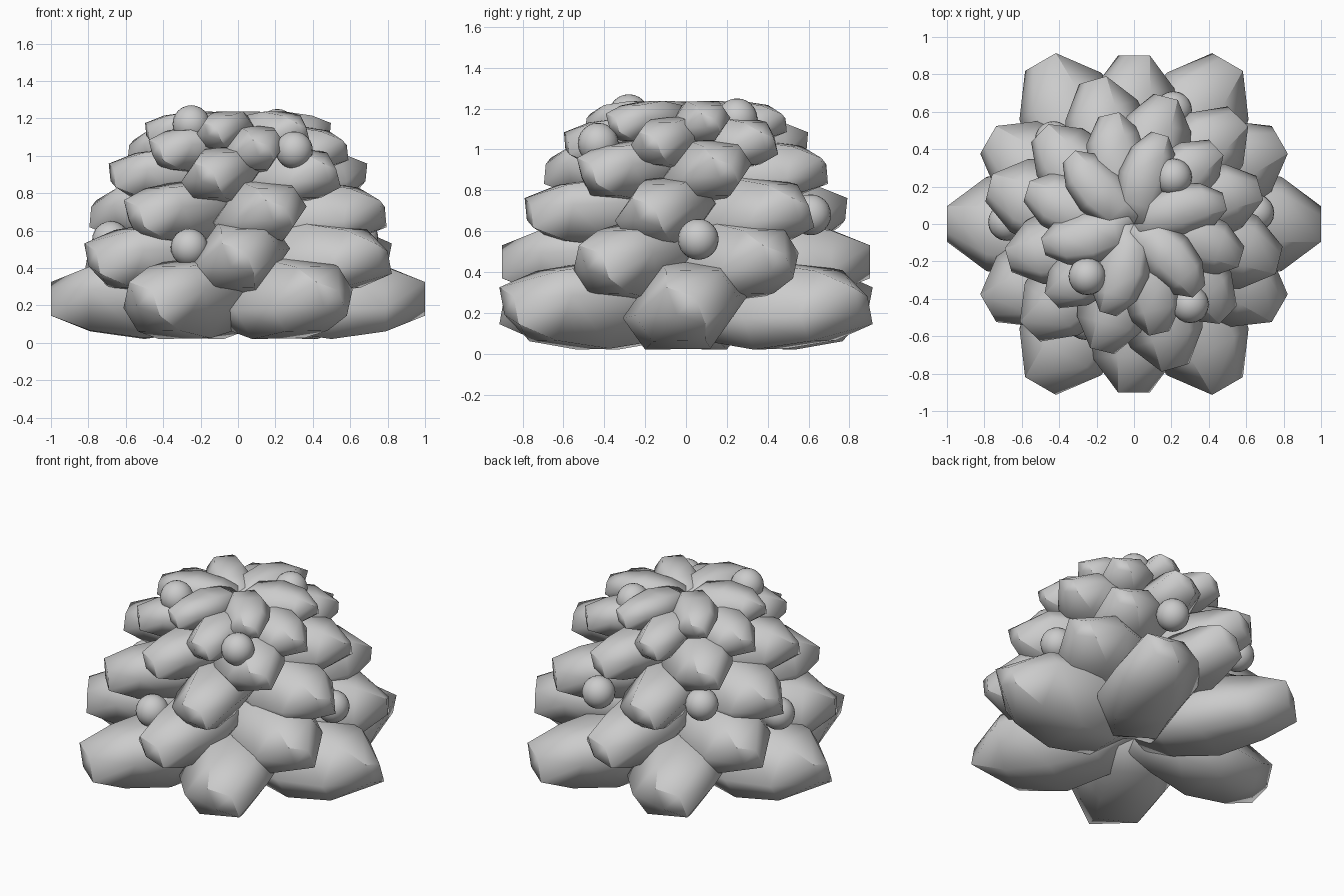
import bpy
import bmesh
from math import radians
from mathutils import Matrix, Vector

cube = bpy.data.objects.get("Cube")
if cube:
    bpy.data.objects.remove(cube)

grey = bpy.data.materials.new("plain_grey")
grey.use_nodes = True
grey.diffuse_color = (0.6, 0.6, 0.6, 1)
grey.node_tree.nodes["Principled BSDF"].inputs["Base Color"].default_value = (0.6, 0.6, 0.6, 1)

# Half of each cross-section (width, height); the other half is its point reflection
BODY = [(0.31, 0.06), (0.2, 0.215), (-0.12, 0.21)]
TIP = [(0.095, -0.09), (0.045, 0.045), (-0.095, 0.09)]
# Leaf sections: distance along, section, scale
SECTIONS = [(0, TIP, 1), (0.21, BODY, 0.81), (0.5, BODY, 1), (0.79, BODY, 0.81), (1, TIP, 1)]


def finish(bm, name):
    mesh = bpy.data.meshes.new(name)
    bmesh.ops.recalc_face_normals(bm, faces=bm.faces)
    bm.to_mesh(mesh)
    bm.free()
    mesh.materials.append(grey)
    mesh.shade_smooth()
    obj = bpy.data.objects.new(name, mesh)
    bpy.context.collection.objects.link(obj)


def add_leaf(bm, length, height, turn):
    """A plump, slightly skewed bud lying from the axis outwards."""
    place = (Matrix.Translation((0, 0, height)) @ Matrix.Rotation(radians(turn), 4, "Z")
             @ Matrix.Scale(length, 4))
    rings = []
    for along, half, scale in SECTIONS:
        outline = half + [(-y, -z) for y, z in half]
        rings.append([bm.verts.new(place @ Vector((along, y * scale, z * scale)))
                      for y, z in outline])
    for inner, outer in zip(rings, rings[1:]):
        for i in range(len(inner)):
            j = (i + 1) % len(inner)
            bm.faces.new((inner[i], outer[i], outer[j], inner[j]))
    bm.faces.new(rings[0])
    bm.faces.new(rings[-1])


# Tiers of six leaves: length, height, turn
TIERS = [(1.0, 0.235, 0), (0.9, 0.45, 30), (0.8, 0.69, 46),
         (0.7, 0.895, 16), (0.6, 1.03, 43), (0.5, 1.13, 14)]
for n, (length, height, turn) in enumerate(TIERS):
    bm = bmesh.new()
    for k in range(6):
        add_leaf(bm, length, height, turn + 60 * k)
    finish(bm, f"leaf_tier_{n + 1}")

# Berries scattered between the leaves
BERRIES = [(-0.25, -0.28, 1.17), (0.3, -0.43, 1.03), (0.21, 0.25, 1.15), (-0.26, -0.52, 0.51),
           (-0.43, 0.45, 0.71), (0.65, 0.06, 0.56), (0.21, 0.61, 0.68), (-0.68, 0.01, 0.55)]
for n, spot in enumerate(BERRIES):
    bm = bmesh.new()
    bmesh.ops.create_uvsphere(bm, u_segments=20, v_segments=12, radius=0.1,
                              matrix=Matrix.Translation(spot))
    finish(bm, f"berry_{n + 1}")
